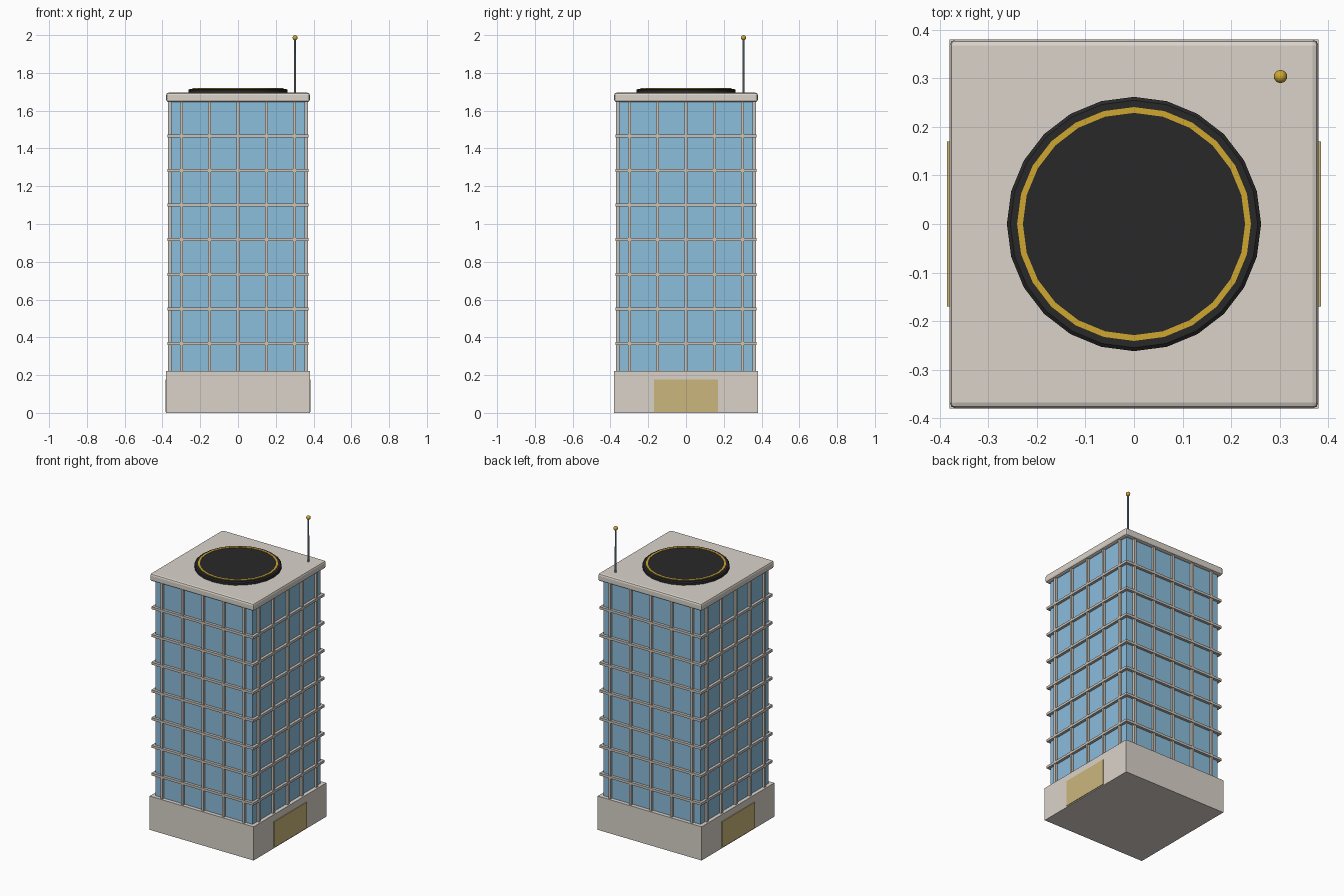
import bpy, bmesh, math
from mathutils import Matrix

if "Cube" in bpy.data.objects:
    bpy.data.objects.remove(bpy.data.objects["Cube"])


def mat(name, r, g, b):
    m = bpy.data.materials.new(name)
    m.diffuse_color = (r, g, b, 1)
    m.use_nodes = True
    m.node_tree.nodes["Principled BSDF"].inputs["Base Color"].default_value = m.diffuse_color
    return m


CONCRETE = mat("pale concrete", 0.70, 0.65, 0.59)
FRAME = mat("frame grey", 0.58, 0.54, 0.49)
GLASS = mat("blue glass", 0.26, 0.51, 0.72)
DARK = mat("pad black", 0.022, 0.022, 0.022)
YELLOW = mat("marking yellow", 0.62, 0.38, 0.03)
GOLD = mat("door gold", 0.60, 0.47, 0.20)
STEEL = mat("mast steel", 0.24, 0.30, 0.36)


def finish(name, bm, material, smooth=False):
    me = bpy.data.meshes.new(name)
    bmesh.ops.recalc_face_normals(bm, faces=bm.faces)
    bm.to_mesh(me)
    bm.free()
    me.materials.append(material)
    ob = bpy.data.objects.new(name, me)
    bpy.context.collection.objects.link(ob)
    if smooth:
        bpy.ops.object.select_all(action='DESELECT')
        ob.select_set(True)
        bpy.context.view_layer.objects.active = ob
        bpy.ops.object.shade_smooth_by_angle(angle=math.radians(40))
    return ob


def box(name, x, y, z, material):
    bm = bmesh.new()
    bmesh.ops.create_cube(bm, size=1)
    for v in bm.verts:
        v.co = [lo + (c + 0.5) * (hi - lo) for c, (lo, hi) in zip(v.co, (x, y, z))]
    return finish(name, bm, material)


def lathe(name, profile, material, sides, at=(0, 0), closed=False):
    # revolve (radius, height) points about a vertical axis
    bm = bmesh.new()
    rings = []
    for r, z in profile:
        rings.append([bm.verts.new((at[0] + r * math.cos(2 * math.pi * i / sides),
                                    at[1] + r * math.sin(2 * math.pi * i / sides), z))
                      for i in range(sides)])
    pairs = list(zip(rings, rings[1:]))
    if closed:
        pairs.append((rings[-1], rings[0]))
    else:
        bm.faces.new(rings[0])
        bm.faces.new(rings[-1])
    for a, b in pairs:
        for i in range(sides):
            j = (i + 1) % sides
            bm.faces.new((a[i], a[j], b[j], b[i]))
    return finish(name, bm, material, True)


# ground floor and glass shaft
box("base", (-.38, .38), (-.38, .38), (0, .223), CONCRETE)
box("glass_tower", (-.355, .355), (-.355, .355), (.22, 1.65), GLASS)

# roof slab with rounded edges
roof = box("roof_slab", (-.38, .38), (-.38, .38), (1.645, 1.695), CONCRETE)
bev = roof.modifiers.new("soft_edges", 'BEVEL')
bev.width = 0.012
bev.segments = 2

# vertical mullions on all four sides
for side in range(4):
    for k in range(-2, 3):
        m = box(f"mullion_{side}_{k + 2}", (k * .15 - .008, k * .15 + .008),
                (-.370, -.352), (.22, 1.65), FRAME)
        m.data.transform(Matrix.Rotation(side * math.pi / 2, 4, 'Z'))

# floor bands wrapped around the shaft
for i in range(7):
    z = .367 + i * .1833
    box(f"floor_band_{i}", (-.373, .373), (-.373, .373), (z - .008, z + .008), FRAME)

# doors on both x sides
for name, s in (("right_door", 1), ("left_door", -1)):
    box(name, sorted((s * .375, s * .385)), (-.17, .17), (.006, .177), GOLD)

# helipad with painted circle
lathe("helipad", [(.262, 1.69), (.262, 1.71), (.255, 1.716)], DARK, 24)
lathe("helipad_ring", [(.229, 1.713), (.229, 1.719), (.241, 1.719), (.241, 1.713)],
      YELLOW, 24, closed=True)

# roof mast with beacon
lathe("mast", [(.006, 1.69), (.005, 1.98)], STEEL, 8, (.302, .304))
bm = bmesh.new()
bmesh.ops.create_uvsphere(bm, u_segments=10, v_segments=6, radius=.014,
                          matrix=Matrix.Translation((.302, .304, 1.986)))
finish("beacon", bm, YELLOW, True)
